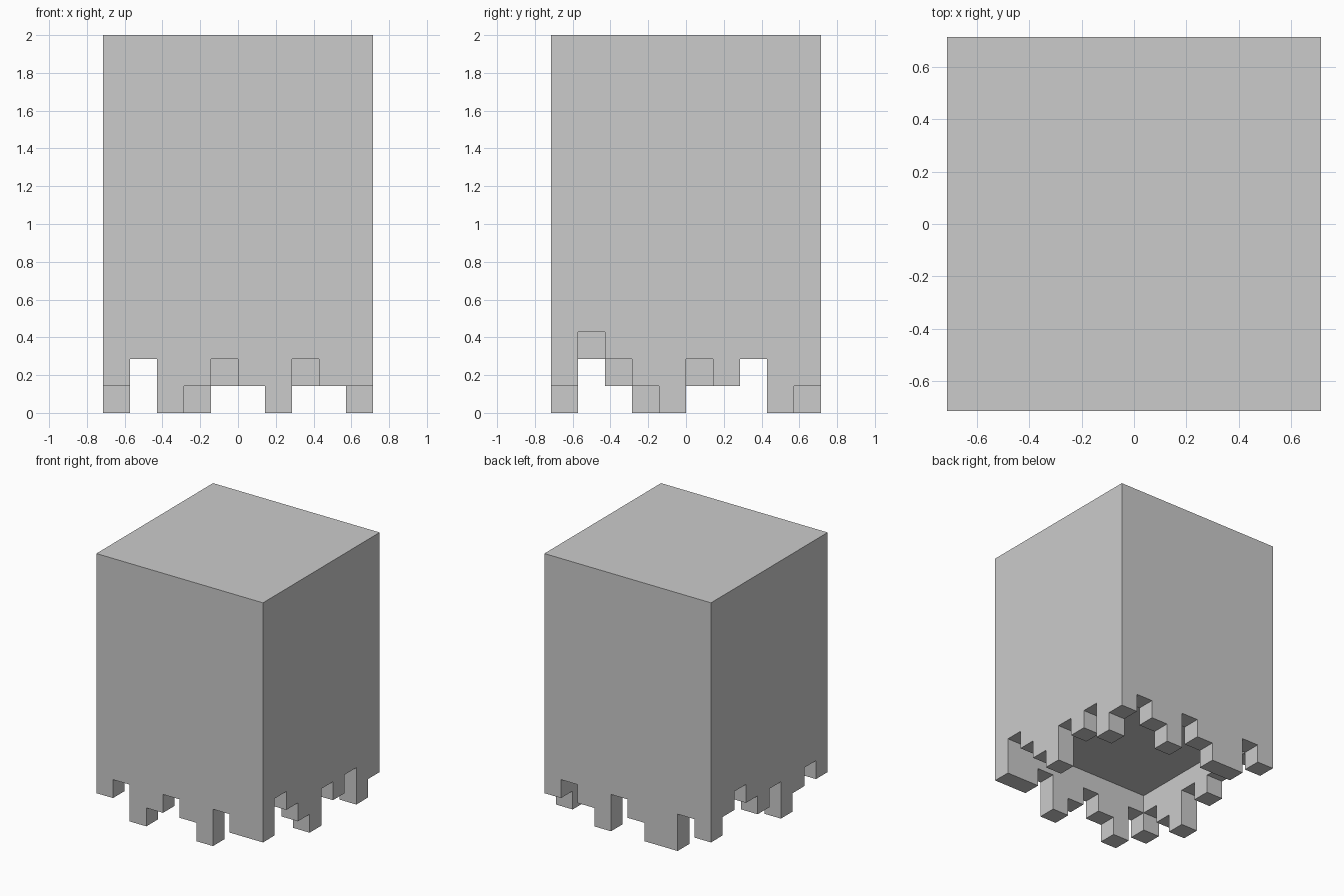
import bpy, bmesh

if "Cube" in bpy.data.objects:
    bpy.data.objects.remove(bpy.data.objects["Cube"])

U = 1 / 7          # one block
N = 10             # blocks per side
TOP, CEIL = 14, 3  # roof height and hollow underside height, in blocks

# Ragged hem: bottom height of each block along the four walls
front = [1, 2, 0, 1, 2, 1, 0, 2, 1, 1]   # by x
back = [1, 2, 0, 0, 1, 2, 0, 1, 2, 1]    # by x
right = [1, 3, 2, 1, 0, 2, 1, 2, 0, 1]   # by y
left = [1, 2, 1, 0, 2, 1, 2, 3, 2, 1]    # by y


def bottom(i, j):
    """Bottom height of the column at cell i, j (roof height outside)."""
    if not (0 <= i < N and 0 <= j < N):
        return TOP
    if j == 0:
        return front[i]
    if j == N - 1:
        return back[i]
    if i == 0:
        return left[j]
    if i == N - 1:
        return right[j]
    return CEIL


bm = bmesh.new()


def face(points):
    bm.faces.new([bm.verts.new(((x - N / 2) * U, (y - N / 2) * U, z * U))
                  for x, y, z in points])


# Roof
face([(0, 0, TOP), (N, 0, TOP), (N, N, TOP), (0, N, TOP)])

# Undersides, and the exposed walls between neighbouring heights
for i in range(N):
    for j in range(N):
        h = bottom(i, j)
        ring = [(i, j), (i + 1, j), (i + 1, j + 1), (i, j + 1)]
        face([(x, y, h) for x, y in reversed(ring)])
        for k, (di, dj) in enumerate([(0, -1), (1, 0), (0, 1), (-1, 0)]):
            g = bottom(i + di, j + dj)
            if g > h:
                a, b = ring[k], ring[(k + 1) % 4]
                face([(*a, h), (*b, h), (*b, g), (*a, g)])

# Weld and merge flat regions
bmesh.ops.remove_doubles(bm, verts=bm.verts, dist=1e-4)
bmesh.ops.dissolve_limit(bm, angle_limit=0.01, verts=bm.verts, edges=bm.edges)

mesh = bpy.data.meshes.new("block_body")
bm.to_mesh(mesh)
bm.free()
bpy.context.collection.objects.link(bpy.data.objects.new("block_body", mesh))
